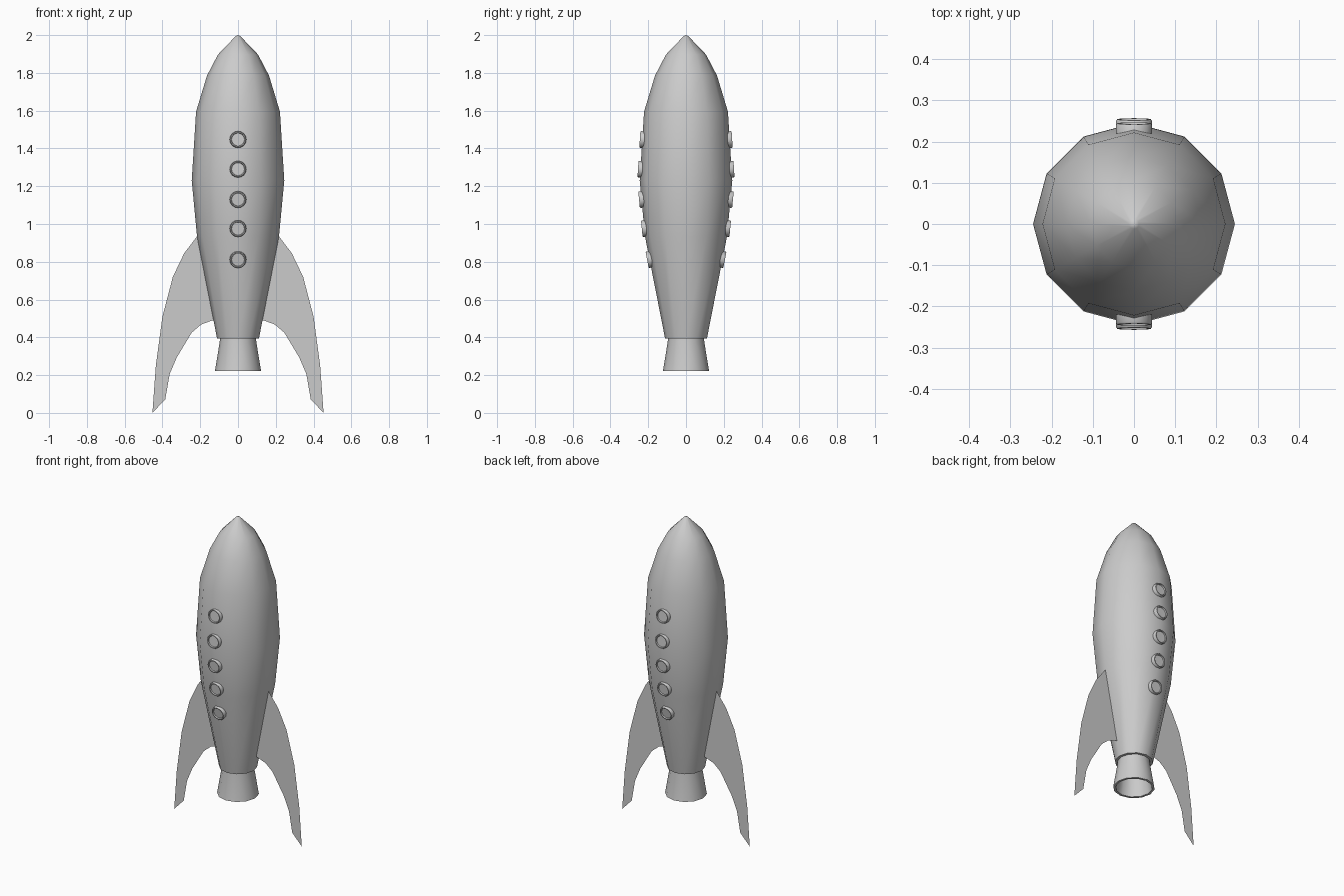
import bpy, bmesh, math
from mathutils import Matrix

if "Cube" in bpy.data.objects:
    bpy.data.objects.remove(bpy.data.objects["Cube"])


def finish(bm, name, angle=40, mirror=None):
    bmesh.ops.recalc_face_normals(bm, faces=bm.faces)
    mesh = bpy.data.meshes.new(name)
    bm.to_mesh(mesh)
    bm.free()
    obj = bpy.data.objects.new(name, mesh)
    bpy.context.collection.objects.link(obj)
    bpy.ops.object.select_all(action='DESELECT')
    obj.select_set(True)
    bpy.context.view_layer.objects.active = obj
    bpy.ops.object.shade_smooth_by_angle(angle=math.radians(angle))
    if mirror:
        mod = obj.modifiers.new("Mirror", 'MIRROR')
        mod.use_axis = mirror
    return obj


def lathe(profile, steps):
    """Revolve (radius, height) points around z."""
    bm = bmesh.new()
    vs = [bm.verts.new((r, 0, z)) for r, z in profile]
    es = [bm.edges.new(pair) for pair in zip(vs, vs[1:])]
    bmesh.ops.spin(bm, geom=vs + es, cent=(0, 0, 0), axis=(0, 0, 1),
                   angle=2 * math.pi, steps=steps, use_duplicate=False)
    bmesh.ops.remove_doubles(bm, verts=bm.verts, dist=0.0005)
    return bm


# Hull: twelve-sided tapered body
hull = [(0.111, 0.395), (0.217, 0.934), (0.245, 1.23), (0.222, 1.595),
        (0.164, 1.786), (0.106, 1.897), (0.012, 1.995), (0, 2.0)]
finish(lathe([(0, 0.39)] + hull, 12), "hull")

# Hollow engine nozzle
finish(lathe([(0, 0.41), (0.095, 0.41), (0.097, 0.375), (0.122, 0.222),
              (0.107, 0.222), (0.082, 0.37), (0, 0.37)], 12), "nozzle")

# Swept fins: half-thickness outline with a chamfered rim, mirrored
outline = [(0.10, 0.49), (0.12, 0.70), (0.185, 0.965), (0.215, 0.937),
           (0.285, 0.845), (0.345, 0.72), (0.40, 0.51), (0.435, 0.25),
           (0.453, 0.0), (0.385, 0.072), (0.362, 0.205), (0.325, 0.292),
           (0.245, 0.425), (0.195, 0.468), (0.14, 0.488)]
bm = bmesh.new()
face = bm.faces.new([bm.verts.new((x, 0, z)) for x, z in outline])
bmesh.ops.inset_region(bm, faces=[face], thickness=0.009, depth=0.018,
                       use_boundary=True, use_even_offset=True)
finish(bm, "fins", 70, (True, True, False))

# Portholes: raised rims following the hull slope, front and back
for i, z in enumerate((0.812, 0.976, 1.13, 1.29, 1.447)):
    (r0, z0), (r1, z1) = next(p for p in zip(hull, hull[1:]) if p[0][1] <= z <= p[1][1])
    r = r0 + (r1 - r0) * (z - z0) / (z1 - z0)
    tilt = math.atan2(r0 - r1, z1 - z0)
    bm = lathe([(0, -0.02), (0.044, -0.02), (0.044, 0.009), (0.041, 0.013),
                (0.036, 0.013), (0.034, 0.005), (0, 0.005)], 16)
    bm.transform(Matrix.Translation((0, -r, z)) @
                 Matrix.Rotation(math.pi / 2 - tilt, 4, 'X'))
    finish(bm, f"porthole_pair_{i + 1}", 40, (False, True, False))
